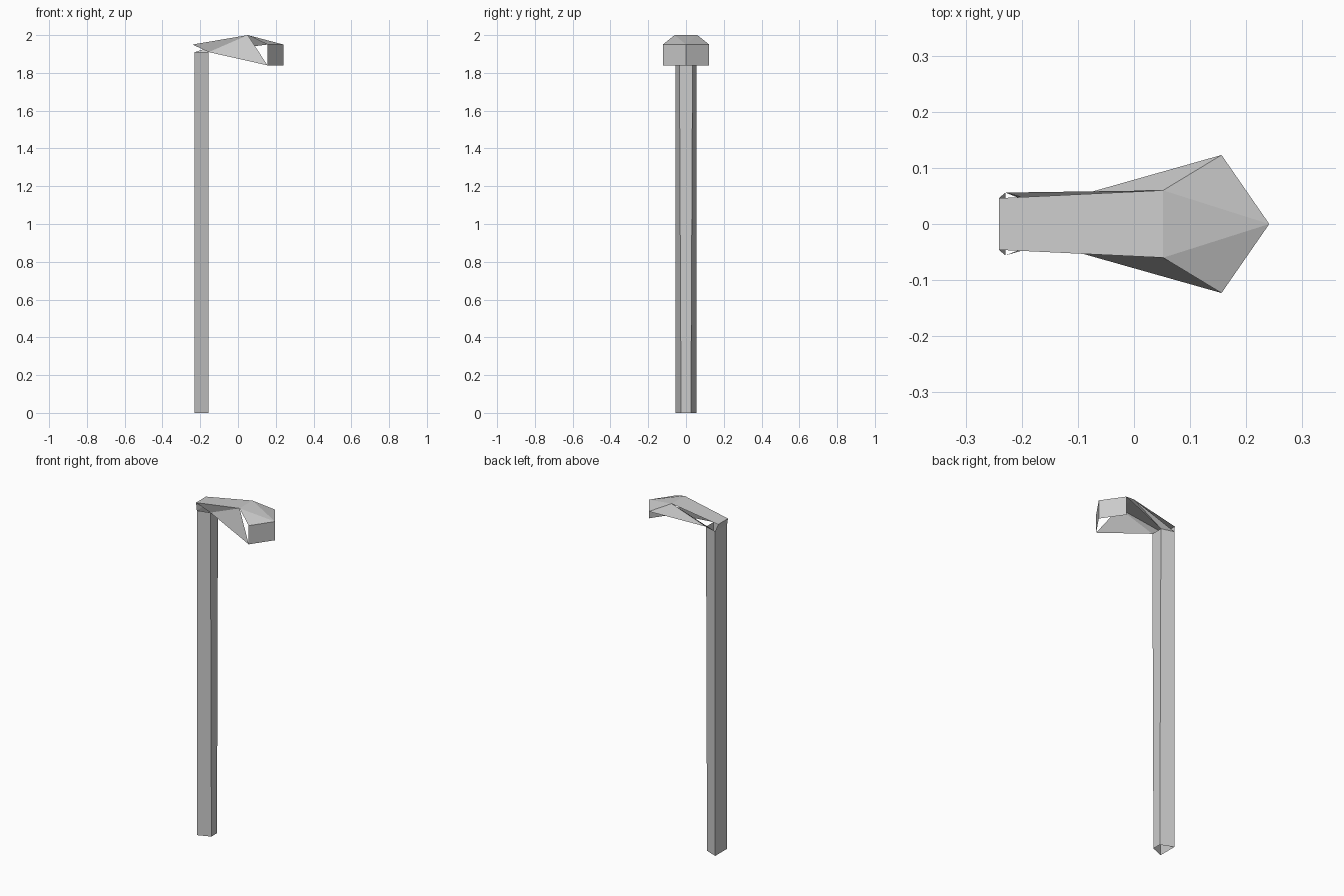
import bpy

if "Cube" in bpy.data.objects:
    bpy.data.objects.remove(bpy.data.objects["Cube"])


def sheet(name, points, faces):
    """Flat-shaded open sheet object from named points."""
    keys = list(points)
    mesh = bpy.data.meshes.new(name)
    mesh.from_pydata([points[k] for k in keys], [],
                     [[keys.index(k) for k in f.split()] for f in faces])
    mesh.update()
    obj = bpy.data.objects.new(name, mesh)
    bpy.context.collection.objects.link(obj)
    return obj


def pair(pts, name, x, y, z):
    """Left (-y) and right (+y) copies of a point."""
    pts[name + "L"] = (x, -y, z)
    pts[name + "R"] = (x, y, z)


# Pole: open trapezoid tube, slightly wider front at the top
TOP = 1.91
pole = {}
pair(pole, "b0", -0.229, 0.056, 0)
pair(pole, "f0", -0.155, 0.026, 0)
pair(pole, "b1", -0.229, 0.056, TOP)
pair(pole, "f1", -0.155, 0.035, TOP)
ring = ["bL", "fL", "fR", "bR"]
walls = []
for a, b in zip(ring, ring[1:] + ring[:1]):
    walls.append(f"{a[0]}0{a[1]} {b[0]}0{b[1]} {b[0]}1{b[1]} {a[0]}1{a[1]}")
sheet("pole", pole, walls)

# Lamp head: shared corner points
head = {"tip": (0.241, 0, 1.95), "tip_low": (0.241, 0, 1.84)}
pair(head, "rear", -0.241, 0.046, 1.95)
pair(head, "ridge", 0.052, 0.06, 2.0)
pair(head, "side", 0.156, 0.123, 1.95)
pair(head, "low", 0.156, 0.123, 1.84)
pair(head, "poleB", -0.229, 0.056, TOP)
pair(head, "poleF", -0.155, 0.035, TOP)


def part(name, faces):
    used = {k for f in faces for k in f.split()}
    return sheet(name, {k: v for k, v in head.items() if k in used}, faces)


# Sloping top of the arm and pointed hood
part("head_top", [
    "rearL ridgeL ridgeR rearR",
    "ridgeL tip ridgeR",
    "ridgeL sideL tip",
    "ridgeR tip sideR",
])

# Vertical rim around the pointed front
part("head_rim", ["sideL lowL tip_low tip", "tip tip_low lowR sideR"])

# Side gussets joining the head to the pole
part("left_gusset", ["ridgeL poleFL lowL", "rearL poleFL ridgeL"])
part("right_gusset", ["ridgeR sideR poleFR", "ridgeR poleFR poleBR"])

# Small back plate above the pole
part("back_plate", ["rearL rearR poleBR poleBL"])
